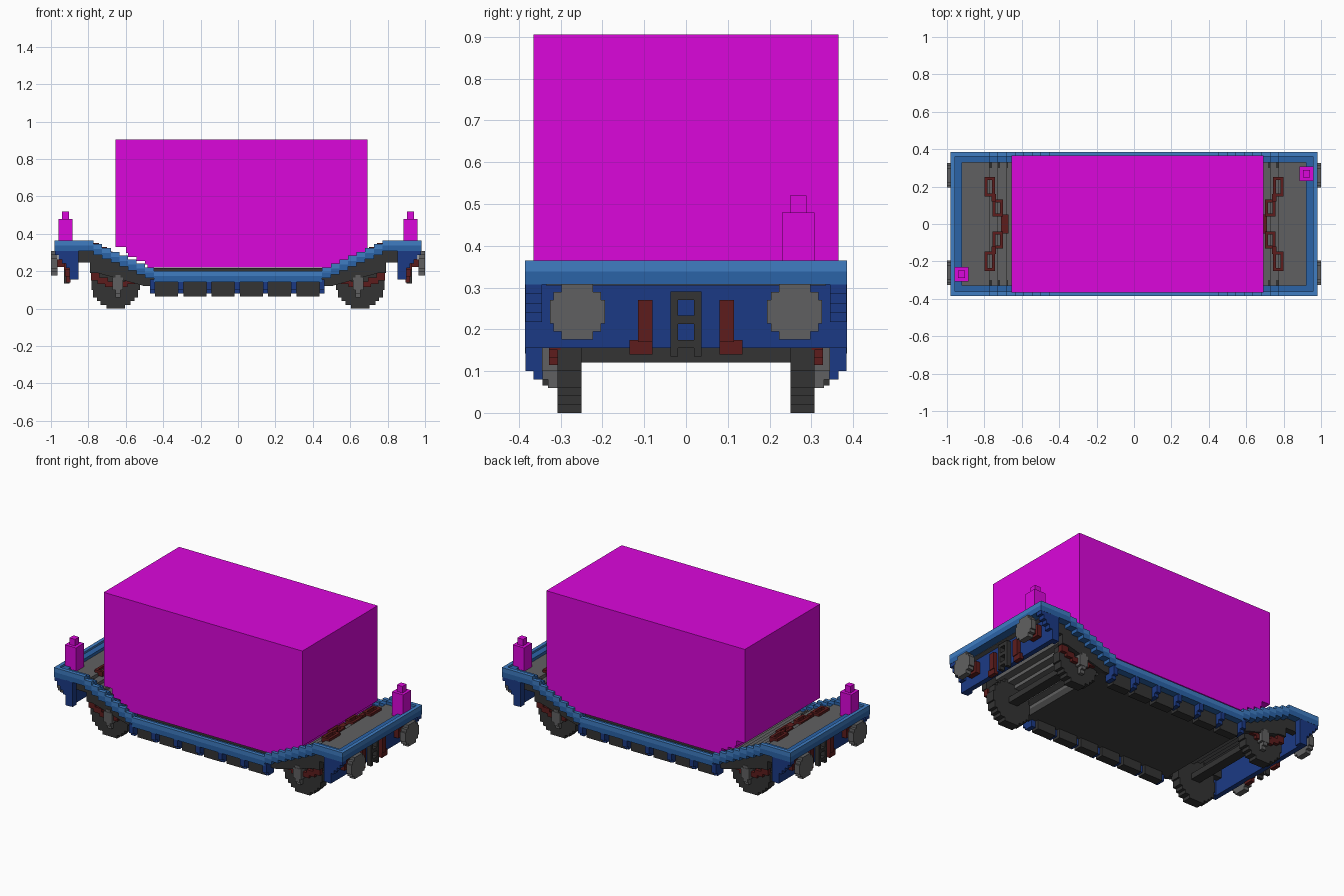
import bpy, bmesh, math

cube = bpy.data.objects.get("Cube")
if cube:
    bpy.data.objects.remove(cube, do_unlink=True)


def material(name, rgb):
    m = bpy.data.materials.new(name)
    m.use_nodes = True
    m.diffuse_color = (*rgb, 1)
    for n in m.node_tree.nodes:
        if n.type == 'BSDF_PRINCIPLED':
            n.inputs["Base Color"].default_value = (*rgb, 1)
    return m


MAGENTA = material("magenta", (0.71, 0.002, 0.71))
LIGHT = material("light blue", (0.05, 0.205, 0.54))
MID = material("mid blue", (0.024, 0.125, 0.39))
NAVY = material("navy blue", (0.011, 0.042, 0.235))
DARK = material("dark grey", (0.033, 0.033, 0.033))
FLOOR = material("floor grey", (0.055, 0.055, 0.055))
GREY = material("mid grey", (0.118, 0.118, 0.12))
RUST = material("rust red", (0.11, 0.012, 0.012))


def finish(name, bm, mat):
    bmesh.ops.recalc_face_normals(bm, faces=bm.faces)
    me = bpy.data.meshes.new(name)
    bm.to_mesh(me)
    bm.free()
    me.materials.append(mat)
    ob = bpy.data.objects.new(name, me)
    bpy.context.collection.objects.link(ob)


def boxes(name, mat, *spans):
    """One object from boxes given as (x0, x1, y0, y1, z0, z1)."""
    bm = bmesh.new()
    for x0, x1, y0, y1, z0, z1 in spans:
        vs = bmesh.ops.create_cube(bm, size=1)["verts"]
        for v in vs:
            v.co = (x1 if v.co.x > 0 else x0, y1 if v.co.y > 0 else y0,
                    z1 if v.co.z > 0 else z0)
    finish(name, bm, mat)


def prism(name, mat, pts, a, b, axis='y'):
    """Extrude an outline along y (points are x, z) or along x (points are y, z)."""
    bm = bmesh.new()
    vs = [bm.verts.new((u, a, w) if axis == 'y' else (a, u, w)) for u, w in pts]
    f = bm.faces.new(vs)
    ext = bmesh.ops.extrude_face_region(bm, geom=[f])["geom"]
    for v in ext:
        if isinstance(v, bmesh.types.BMVert):
            if axis == 'y':
                v.co.y = b
            else:
                v.co.x = b
    finish(name, bm, mat)


def span(s, a, b):
    """Range a..b mirrored to the side s."""
    return (a, b) if s > 0 else (-b, -a)


# Stepped height of the sunken frame
RISERS = [0.45 + 0.046 * i for i in range(8)]


def height(x):
    return 0.2 + 0.0206 * sum(abs(x) > r for r in RISERS)


def outline(x0, x1, off):
    pts = [(x0, height(x0) + off)]
    for r in sorted(RISERS + [-r for r in RISERS]):
        if x0 < r < x1:
            pts += [(r, height(r - 0.001) + off), (r, height(r + 0.001) + off)]
    return pts + [(x1, height(x1) + off)]


def band(name, mat, xm, top, bottom, y0, y1):
    prism(name, mat, outline(-xm, xm, top) + outline(-xm, xm, bottom)[::-1], y0, y1)


def stepped_disc(cx, cz, r, rows):
    """Blocky round outline made of square steps."""
    step = 2 * r / rows
    right = []
    for i in range(rows):
        z = -r + i * step
        w = math.sqrt(r * r - (z + step / 2) ** 2)
        w = max(step, round(w / step * 2) * step / 2)
        right += [(w, z), (w, z + step)]
    out = []
    for p in right + [(-w, z) for w, z in right[::-1]]:
        # Skip points in the middle of straight vertical runs
        if len(out) > 1 and abs(out[-1][0] - p[0]) < 1e-6 and abs(out[-2][0] - p[0]) < 1e-6:
            out.pop()
        if not out or math.dist(out[-1], p) > 1e-6:
            out.append(p)
    return [(cx + u, cz + w) for u, w in out]


# Cargo block with stepped underside
prism("cargo_block", MAGENTA,
      [(-0.655, 0.905), (-0.655, 0.33), (-0.6, 0.33)] + outline(-0.599, -0.485, 0.014)
      + [(-0.485, 0.219), (0.485, 0.219)] + outline(0.486, 0.692, -0.002)
      + [(0.692, 0.905)], -0.365, 0.365)

# Deck, floor and load pad
band("deck", GREY, 0.93, -0.03, -0.06, -0.335, 0.335)
boxes("load_pad", DARK, (-0.455, 0.455, -0.333, 0.333, 0.165, 0.218))
boxes("floor_pan", FLOOR, (-0.5, 0.5, -0.32, 0.32, 0.12, 0.16))

for s, side in ((1, "back"), (-1, "front")):
    # Side rails
    band(f"{side}_rail_top", LIGHT, 0.98, 0, -0.027, *span(s, 0.362, 0.385))
    band(f"{side}_rail_lip", MID, 0.96, -0.012, -0.058, *span(s, 0.33, 0.363))
    band(f"{side}_rail_web", MID, 0.98, -0.027, -0.058, *span(s, 0.362, 0.385))

    # Lower pads with stepped brackets between and beside them
    boxes(f"{side}_sill_pads", DARK,
          *[(-0.443 + 0.151 * i, -0.32 + 0.151 * i, *span(s, 0.29, 0.343), 0.065, 0.15)
            for i in range(6)])
    gaps = [(-0.471 + 0.151 * i, -0.443 + 0.151 * i) for i in range(7)]
    boxes(f"{side}_sill_brackets", NAVY,
          *[(*g, *span(s, 0.31, 0.365), 0.08, 0.156) for g in gaps],
          *[(*g, *span(s, 0.36, 0.384), 0.1, 0.156) for g in gaps])

for e, end in ((1, "left"), (-1, "right")):
    def X(a, b):
        return span(e, a, b)

    # Cross rail, end beam
    boxes(f"{end}_end_rail_top", LIGHT, (*X(0.958, 0.98), -0.385, 0.385, 0.338, 0.365))
    boxes(f"{end}_end_rail_lip", MID, (*X(0.92, 0.96), -0.363, 0.363, 0.307, 0.353))
    boxes(f"{end}_end_rail_web", MID, (*X(0.958, 0.98), -0.385, 0.385, 0.307, 0.338))
    boxes(f"{end}_end_beam", NAVY, (*X(0.87, 0.9), -0.385, 0.385, 0.155, 0.31))

    # Coupler ladder frame
    boxes(f"{end}_coupler", DARK,
          (*X(0.9, 0.93), -0.037, -0.019, 0.135, 0.29),
          (*X(0.9, 0.93), 0.019, 0.037, 0.135, 0.29),
          *[(*X(0.9, 0.93), -0.02, 0.02, z, z + 0.02) for z in (0.155, 0.213, 0.27)])

    # Axle
    boxes(f"{end}_axle", DARK, (*X(0.615, 0.675), -0.3, 0.3, 0.12, 0.155))

    for s, side in ((1, "back"), (-1, "front")):
        def Y(a, b):
            return span(s, a, b)
        tag = f"{end}_{side}"

        # Wheel, axle box and leaf spring
        prism(f"{tag}_wheel", DARK, stepped_disc(e * 0.654, 0.13, 0.13, 13), *Y(0.25, 0.308))
        boxes(f"{tag}_axle_box", GREY,
              (*X(0.614, 0.67), *Y(0.305, 0.345), 0.1, 0.165),
              (*X(0.628, 0.656), *Y(0.305, 0.343), 0.08, 0.18),
              (*X(0.628, 0.656), *Y(0.305, 0.33), 0.06, 0.1))
        boxes(f"{tag}_spring", RUST,
              (*X(0.59, 0.71), *Y(0.3, 0.328), 0.115, 0.145),
              (*X(0.55, 0.605), *Y(0.3, 0.328), 0.132, 0.165),
              (*X(0.695, 0.75), *Y(0.3, 0.328), 0.132, 0.165),
              (*X(0.53, 0.56), *Y(0.3, 0.328), 0.15, 0.19),
              (*X(0.74, 0.785), *Y(0.3, 0.328), 0.15, 0.19))

        # Dark side frame above the wheel
        prism(f"{tag}_side_frame", DARK,
              [(e * x, z) for x, z in ((0.87, 0.32), (0.87, 0.245), (0.79, 0.245),
                                       (0.79, 0.19), (0.75, 0.19), (0.5, 0.12),
                                       (0.44, 0.12), (0.44, 0.16), (0.77, 0.32))],
              *Y(0.3, 0.34))

        # Stepped end gusset
        prism(f"{tag}_gusset", NAVY,
              [(e * x, z) for x, z in ((0.978, 0.31), (0.978, 0.285), (0.96, 0.285),
                                       (0.96, 0.262), (0.94, 0.262), (0.94, 0.24),
                                       (0.92, 0.24), (0.92, 0.217), (0.9, 0.217),
                                       (0.9, 0.156), (0.853, 0.156), (0.853, 0.31))],
              *Y(0.345, 0.384))

        # Buffer and stem
        prism(f"{tag}_buffer", GREY, stepped_disc(s * 0.26, 0.242, 0.066, 7),
              *X(0.965, 1.0), axis='x')
        boxes(f"{tag}_buffer_stem", RUST,
              (*X(0.89, 0.967), *Y(0.24, 0.28), 0.222, 0.262),
              (*X(0.89, 0.93), *Y(0.225, 0.295), 0.207, 0.277))

        # Brake hose
        boxes(f"{tag}_hose", RUST,
              (*X(0.9, 0.925), *Y(0.08, 0.115), 0.17, 0.27),
              (*X(0.895, 0.92), *Y(0.08, 0.135), 0.14, 0.175))

        # Lashing chain: open links lying on the deck, with short joining links
        links = []
        for cx, cy, hx, hy, z in ((0.77, 0.2, 0.028, 0.052, 0.32),
                                  (0.728, 0.085, 0.028, 0.045, 0.3)):
            for d in (-1, 1):
                mx, my = cx + d * (hx - 0.008), cy + d * (hy - 0.008)
                links.append((*X(mx - 0.008, mx + 0.008), *Y(cy - hy, cy + hy), z, z + 0.03))
                links.append((*X(cx - hx, cx + hx), *Y(my - 0.008, my + 0.008), z, z + 0.03))
        links.append((*X(0.737, 0.762), *Y(0.12, 0.16), 0.3, 0.343))
        links.append((*X(0.67, 0.712), *Y(0.0, 0.05), 0.265, 0.305))
        boxes(f"{tag}_chain", RUST, *links)

    # Tail lamp on diagonal corners
    boxes(f"{end}_tail_lamp", MAGENTA,
          (*X(0.885, 0.96), *span(e, 0.23, 0.307), 0.335, 0.48),
          (*X(0.904, 0.942), *span(e, 0.249, 0.288), 0.48, 0.52))
